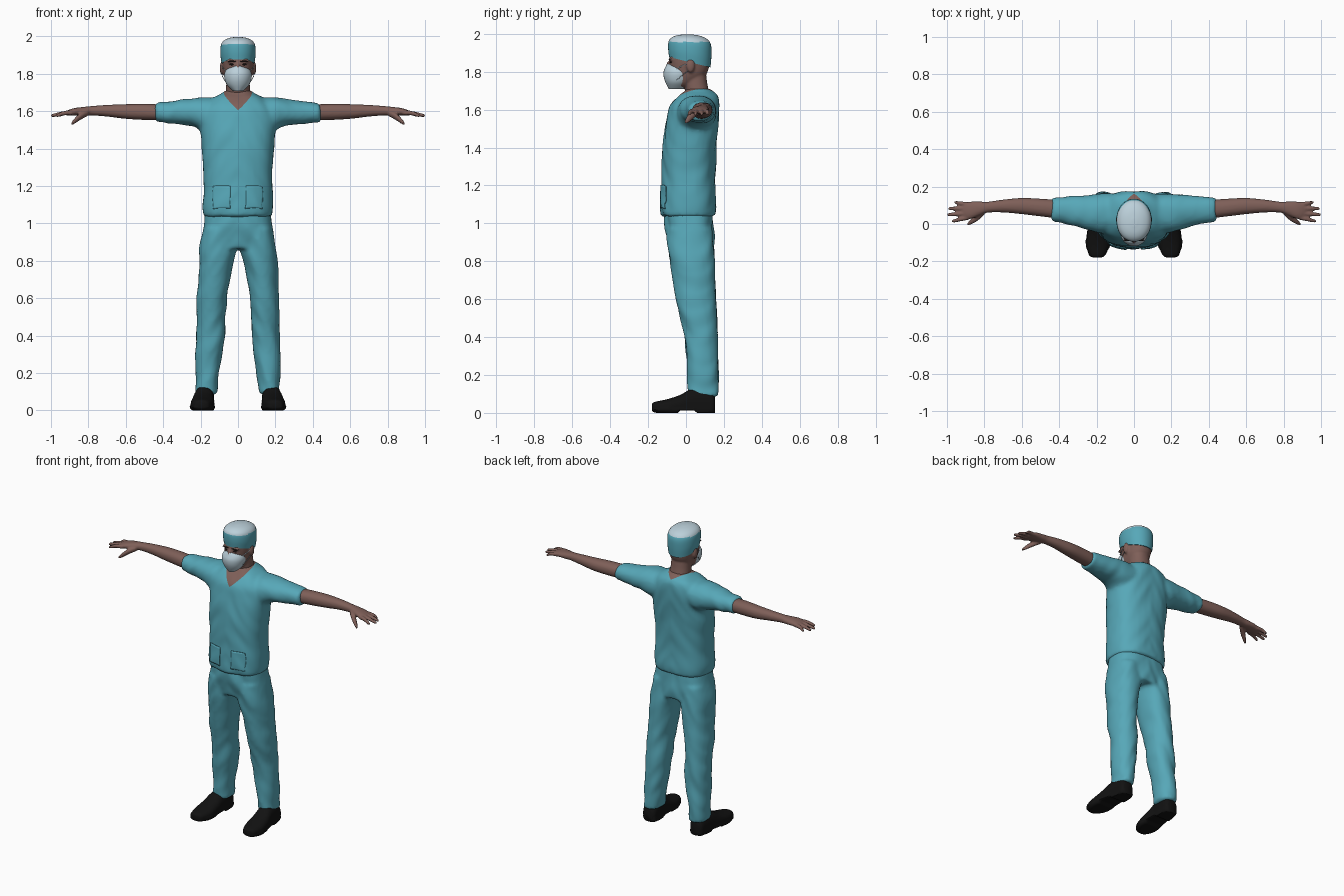
import bpy, bmesh, math
from mathutils import Vector, noise

if "Cube" in bpy.data.objects:
    bpy.data.objects.remove(bpy.data.objects["Cube"])


def material(name, rgb):
    m = bpy.data.materials.new(name)
    m.diffuse_color = (*rgb, 1)
    m.use_nodes = True
    m.node_tree.nodes["Principled BSDF"].inputs["Base Color"].default_value = m.diffuse_color
    return m


TEAL = material("teal cloth", (0.095, 0.39, 0.48))
SKIN = material("skin", (0.21, 0.115, 0.098))
PALE = material("pale blue white", (0.50, 0.63, 0.70))
BLACK = material("black leather", (0.006, 0.006, 0.006))
DARK = material("dark brown", (0.025, 0.016, 0.014))


def smooth_rows(rows, sub=5):
    """Catmull-Rom interpolation between cross-sections."""
    out = []
    for i in range(len(rows) - 1):
        p = [rows[max(0, min(len(rows) - 1, i + k))] for k in (-1, 0, 1, 2)]
        for j in range(sub):
            t = j / sub
            out.append([0.5 * (2 * b + (c - a) * t + (2 * a - 5 * b + 4 * c - d) * t * t
                               + (3 * b - a - 3 * c + d) * t ** 3) for a, b, c, d in zip(*p)])
    return out + [list(rows[-1])]


def loft(bm, axis, rows, p=2.2, side=1, n=32):
    """Rows are (position on axis, centre u, centre v, radius u, radius v)."""
    rings = []
    for t, cu, cv, ru, rv in smooth_rows(rows):
        ring = []
        for k in range(n):
            a = math.tau * k / n
            c, s = math.cos(a), math.sin(a)
            u = cu + max(ru, .002) * math.copysign(abs(c) ** (2 / p), c)
            v = cv + max(rv, .002) * math.copysign(abs(s) ** (2 / p), s)
            x, y, z = {'x': (t, u, v), 'y': (u, t, v), 'z': (u, v, t)}[axis]
            ring.append(bm.verts.new((x * side, y, z)))
        rings.append(ring)
    for r0, r1 in zip(rings, rings[1:]):
        for k in range(n):
            bm.faces.new((r0[k], r0[(k + 1) % n], r1[(k + 1) % n], r1[k]))
    bm.faces.new(rings[0])
    bm.faces.new(rings[-1])


def ball(bm, loc, scale):
    r = bmesh.ops.create_uvsphere(bm, u_segments=20, v_segments=12, radius=1)
    for v in r["verts"]:
        v.co = Vector(loc) + Vector(a * b for a, b in zip(v.co, scale))


def bake(ob):
    dg = bpy.context.evaluated_depsgraph_get()
    dg.update()
    me = bpy.data.meshes.new_from_object(ob.evaluated_get(dg))
    ob.modifiers.clear()
    ob.data = me


def finish(bm, name, mats, voxel=0, smooth=3, fold=0):
    bmesh.ops.recalc_face_normals(bm, faces=bm.faces[:])
    me = bpy.data.meshes.new(name)
    bm.to_mesh(me)
    bm.free()
    ob = bpy.data.objects.new(name, me)
    bpy.context.collection.objects.link(ob)
    if voxel:
        m = ob.modifiers.new("merge", 'REMESH')
        m.mode, m.voxel_size = 'VOXEL', voxel
        m = ob.modifiers.new("soften", 'SMOOTH')
        m.factor, m.iterations = 0.5, smooth
        bake(ob)
    if fold:  # soft diagonal cloth folds
        normals = [v.normal.copy() for v in ob.data.vertices]
        for v, nr in zip(ob.data.vertices, normals):
            x, y, z = v.co
            v.co += nr * fold * noise.noise(Vector((x * 9, y * 9, z * 11 + abs(x) * 14)))
    ob.data.materials.clear()
    for m in mats:
        ob.data.materials.append(m)
    for f in ob.data.polygons:
        f.material_index = 0
    bpy.context.view_layer.objects.active = ob
    bpy.ops.object.select_all(action='DESELECT')
    ob.select_set(True)
    bpy.ops.object.shade_smooth_by_angle(angle=math.radians(50))
    return ob


# Shirt: torso and short sleeves
bm = bmesh.new()
loft(bm, 'z', [(1.035, 0, .012, .183, .143), (1.09, 0, .013, .188, .148), (1.2, 0, .012, .184, .143),
               (1.3, 0, .014, .187, .142), (1.45, 0, .023, .197, .143), (1.55, 0, .037, .203, .138),
               (1.62, 0, .045, .19, .13), (1.67, 0, .06, .14, .105), (1.695, 0, .064, .085, .075),
               (1.71, 0, .064, .066, .06)], 2.4)
for s in (1, -1):
    loft(bm, 'x', [(.06, .06, 1.585, .1, .08), (.17, .057, 1.583, .106, .093), (.25, .063, 1.593, .092, .073),
                   (.35, .074, 1.593, .076, .06), (.44, .076, 1.592, .062, .05)], 2.2, s)
shirt = finish(bm, "shirt", [TEAL, SKIN], .012, 4, .006)

# V neckline: cut along two slanted planes, skin above them
A, B, ORIGIN = .8, .3, Vector((0, -.09, 1.605))
bm = bmesh.new()
bm.from_mesh(shirt.data)
for s in (1, -1):
    bmesh.ops.bisect_plane(bm, geom=bm.verts[:] + bm.edges[:] + bm.faces[:], dist=1e-5,
                           plane_co=ORIGIN, plane_no=Vector((-s * A, -B, 1)))
for f in bm.faces:
    d = f.calc_center_median() - ORIGIN
    f.material_index = int(d.z - B * d.y > A * abs(d.x))
bm.to_mesh(shirt.data)
bm.free()

# Pockets: thin patches draped on the shirt front
for s in (1, -1):
    bm = bmesh.new()
    bmesh.ops.create_grid(bm, x_segments=12, y_segments=12, size=1)
    for v in bm.verts:
        v.co = Vector((s * .105 + v.co.x * .062, -.16, 1.14 + v.co.y * .062))
    pocket = finish(bm, "pocket", [TEAL])
    m = pocket.modifiers.new("drape", 'SHRINKWRAP')
    m.target, m.offset = shirt, .003
    m = pocket.modifiers.new("cloth", 'SOLIDIFY')
    m.thickness, m.offset = .005, 0
    bake(pocket)

# Trousers
bm = bmesh.new()
loft(bm, 'z', [(1.09, 0, .015, .17, .125), (1.0, 0, .017, .186, .13), (.93, 0, .024, .196, .127),
               (.865, 0, .03, .195, .115)], 2.4)
for s in (1, -1):
    loft(bm, 'z', [(.97, .1, .02, .09, .12), (.86, .108, .028, .099, .121), (.8, .118, .033, .093, .119),
                   (.6, .139, .053, .079, .104), (.4, .147, .078, .076, .089), (.2, .163, .09, .063, .081),
                   (.085, .168, .092, .059, .079)], 2.2, s)
finish(bm, "trousers", [TEAL], .012, 4, .009)

# Shoes with flat soles and raised heels
for s in (1, -1):
    bm = bmesh.new()
    loft(bm, 'y', [(-.18, .197, .03, .018, .018), (-.165, .196, .03, .043, .028), (-.1, .191, .03, .062, .042),
                   (-.03, .187, .04, .06, .055), (.03, .182, .05, .054, .077), (.1, .177, .05, .05, .08),
                   (.14, .176, .045, .045, .062), (.154, .176, .04, .032, .04)], 2.4, s)
    for v in bm.verts:
        v.co.z = max(v.co.z, .012 if -.04 < v.co.y < .05 else 0)
        if v.co.z < .02:  # welt spreading outwards
            v.co.x += .1 * (v.co.x - s * .187)
    finish(bm, "shoe", [BLACK])

# Arms and hands
for s in (1, -1):
    bm = bmesh.new()
    loft(bm, 'x', [(.38, .077, 1.592, .05, .042), (.5, .088, 1.596, .047, .043), (.6, .096, 1.598, .043, .039),
                   (.7, .096, 1.602, .034, .031), (.78, .09, 1.602, .029, .025), (.82, .084, 1.6, .036, .023),
                   (.87, .074, 1.597, .046, .02), (.905, .07, 1.591, .044, .016), (.92, .07, 1.589, .036, .01)],
         2.2, s)
    for y0, y1, tip in ((.034, .016, .975), (.058, .05, 1.0), (.083, .083, .993), (.105, .115, .962)):
        loft(bm, 'x', [(.885, y0, 1.592, .012, .013), (.93, (y0 + y1) / 2, 1.589, .0115, .012),
                       (tip - .01, y1, 1.577, .009, .009), (tip, y1, 1.575, .004, .004)], 2, s, 14)
    loft(bm, 'x', [(.8, .066, 1.592, .017, .016), (.84, .034, 1.573, .02, .019),
                   (.875, .01, 1.546, .014, .015), (.892, -.003, 1.53, .006, .007)], 2, s, 14)
    finish(bm, "arm_and_hand", [SKIN], .006, 2)

# Head, neck, ears and brow
bm = bmesh.new()
loft(bm, 'z', [(1.62, 0, .068, .07, .062), (1.68, 0, .062, .067, .062), (1.74, 0, .05, .063, .062),
               (1.8, 0, .045, .06, .06)])
loft(bm, 'z', [(1.712, 0, -.045, .025, .025), (1.735, 0, -.02, .052, .06), (1.78, 0, .012, .072, .09),
               (1.83, 0, .018, .081, .105), (1.88, 0, .02, .084, .107), (1.94, 0, .02, .078, .098),
               (1.975, 0, .02, .05, .06)])
ball(bm, (0, -.088, 1.83), (.012, .018, .026))
for s in (1, -1):
    ball(bm, (s * .087, .024, 1.83), (.011, .021, .034))
    ball(bm, (s * .034, -.077, 1.866), (.026, .012, .008))
finish(bm, "head", [SKIN], .007, 2)

# Eyes and eyebrows
for s in (1, -1):
    for name, z, size in (("eye", 1.85, (.013, .006, .005)), ("eyebrow", 1.866, (.022, .006, .004))):
        bm = bmesh.new()
        ball(bm, (s * .033, -.081 if name == "eye" else -.086, z), size)
        finish(bm, name, [DARK])

# Cap: teal band, pale crown, rim lower at the back
bm = bmesh.new()
loft(bm, 'z', [(1.85, 0, .02, .087, .109), (1.9, 0, .02, .094, .114), (1.95, 0, .02, .092, .112),
               (1.975, 0, .018, .078, .095), (1.99, 0, .012, .05, .062), (1.997, 0, .008, .015, .02)], 2.1, 1, 40)
for v in bm.verts:
    v.co.z -= (v.co.y - .02) * .25 * max(0, min(1, (2.0 - v.co.z) / .15))
cap = finish(bm, "surgical_cap", [TEAL, PALE])
for f in cap.data.polygons:
    f.material_index = int(f.center.z > 1.956)

# Face mask and ear loops
bm = bmesh.new()
loft(bm, 'z', [(1.708, 0, -.05, .028, .04), (1.74, 0, -.045, .059, .062), (1.77, 0, -.043, .071, .074),
               (1.8, 0, -.042, .073, .076), (1.825, 0, -.05, .058, .058), (1.84, 0, -.065, .022, .036)], 2)
finish(bm, "face_mask", [PALE])
for s in (1, -1):
    for z0, z1 in ((1.815, 1.852), (1.755, 1.815)):
        cu = bpy.data.curves.new("ear_loop", 'CURVE')
        cu.dimensions, cu.bevel_depth, cu.bevel_resolution = '3D', .002, 1
        sp = cu.splines.new('POLY')
        sp.points.add(2)
        for pt, co in zip(sp.points, ((.066, -.05, z0), (.083, -.015, (z0 + z1) / 2), (.09, .025, z1))):
            pt.co = (co[0] * s, co[1], co[2], 1)
        cu.materials.append(PALE)
        bpy.context.collection.objects.link(bpy.data.objects.new("ear_loop", cu))
